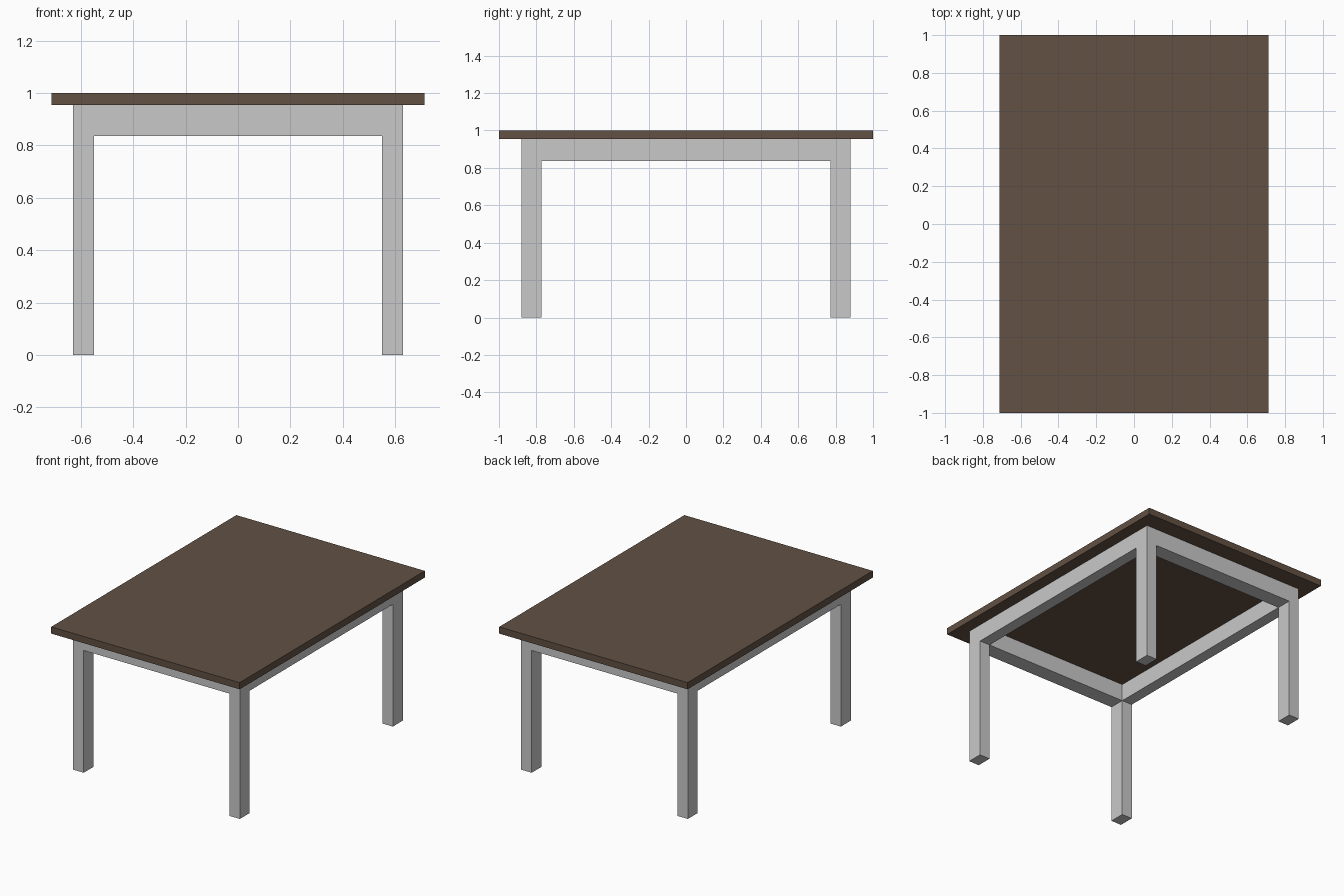
import bpy, bmesh
from mathutils import Vector

if "Cube" in bpy.data.objects:
    bpy.data.objects.remove(bpy.data.objects["Cube"])

TOP_X, TOP_Y, TOP_Z = 0.7125, 1.0, 1.0      # tabletop half sizes and height
UNDER, RAIL = 0.954, 0.836                  # underside of top, underside of rails
OUT_X, IN_X = 0.63, 0.551                   # frame outer / inner faces
OUT_Y, IN_Y = 0.88, 0.773


def material(name, rgb):
    m = bpy.data.materials.new(name)
    m.diffuse_color = (*rgb, 1)
    m.use_nodes = True
    m.node_tree.nodes["Principled BSDF"].inputs["Base Color"].default_value = m.diffuse_color
    return m


def cell_solid(name, xs, ys, zs, filled, mat):
    """Box cells merged into one solid: only faces next to an empty cell are made."""
    bm = bmesh.new()
    grid = (xs, ys, zs)
    for cell in filled:
        for axis in range(3):
            u, v = (axis + 1) % 3, (axis + 2) % 3
            for side in (0, 1):
                near = list(cell)
                near[axis] += 2 * side - 1
                if tuple(near) in filled:
                    continue
                corners = []
                for du, dv in ((0, 0), (1, 0), (1, 1), (0, 1)):
                    idx = list(cell)
                    idx[axis] += side
                    idx[u] += du
                    idx[v] += dv
                    corners.append(bm.verts.new(Vector([grid[a][idx[a]] for a in range(3)])))
                bm.faces.new(corners if side else corners[::-1])
    bmesh.ops.remove_doubles(bm, verts=bm.verts[:], dist=1e-5)
    mesh = bpy.data.meshes.new(name)
    bm.to_mesh(mesh)
    bm.free()
    mesh.materials.append(mat)
    obj = bpy.data.objects.new(name, mesh)
    bpy.context.collection.objects.link(obj)
    return obj


brown = material("dark brown wood", (0.122, 0.082, 0.057))
grey = material("light grey metal", (0.584, 0.584, 0.584))

# Tabletop slab
cell_solid("tabletop", (-TOP_X, TOP_X), (-TOP_Y, TOP_Y), (UNDER, TOP_Z), {(0, 0, 0)}, brown)

# Frame: four corner legs (lower layer) under a ring of rails (upper layer)
legs = {(i, j, 0) for i in (0, 2) for j in (0, 2)}
rails = {(i, j, 1) for i in range(3) for j in range(3) if (i, j) != (1, 1)}
cell_solid("legs_and_rails", (-OUT_X, -IN_X, IN_X, OUT_X), (-OUT_Y, -IN_Y, IN_Y, OUT_Y),
           (0, RAIL, UNDER), legs | rails, grey)
